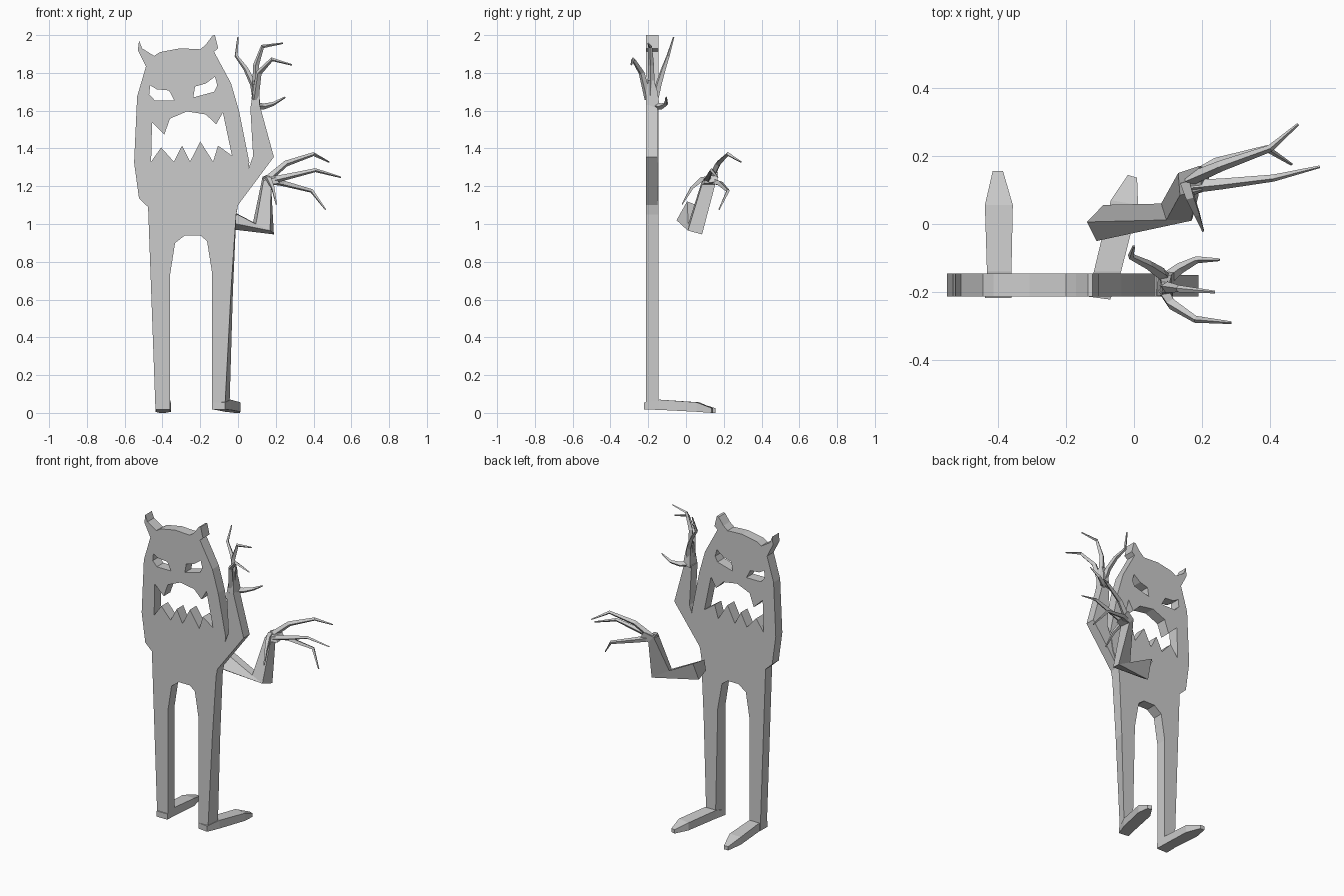
import bpy, bmesh
from mathutils import Vector

grey = bpy.data.materials.new("plain_grey")
grey.diffuse_color = (0.6, 0.6, 0.6, 1)


def finish(name, bm):
    bmesh.ops.recalc_face_normals(bm, faces=bm.faces[:])
    me = bpy.data.meshes.new(name)
    bm.to_mesh(me)
    bm.free()
    me.materials.append(grey)
    ob = bpy.data.objects.new(name, me)
    bpy.context.collection.objects.link(ob)
    return ob


def slab(name, loops, front, back, shift=lambda x, z: 0):
    """Flat cut-out in x-z (first loop outline, the rest holes) with thickness in y."""
    bm = bmesh.new()
    sides = []
    for y in (front, back):
        rings, edges = [], []
        for pts in loops:
            ring = [bm.verts.new((x + (shift(x, z) if y == back else 0), y, z)) for x, z in pts]
            edges += [bm.edges.new((a, b)) for a, b in zip(ring, ring[1:] + ring[:1])]
            rings.append(ring)
        bmesh.ops.triangle_fill(bm, edges=edges, use_beauty=True, normal=(0, -1, 0))
        sides.append(rings)
    for f, b in zip(*sides):
        for i in range(len(f)):
            bm.faces.new((f[i - 1], f[i], b[i], b[i - 1]))
    return finish(name, bm)


def loft(name, sections):
    """Skin matching cross-sections and cap both ends."""
    bm = bmesh.new()
    rings = [[bm.verts.new(p) for p in s] for s in sections]
    for a, b in zip(rings, rings[1:]):
        for i in range(len(a)):
            bm.faces.new((a[i - 1], a[i], b[i], b[i - 1]))
    bm.faces.new(rings[0])
    bm.faces.new(rings[-1])
    return finish(name, bm)


def finger(name, path, radius=0.02):
    """Four-sided tapering finger along a bent path."""
    pts = [Vector(p) for p in path]
    sections = []
    n = len(pts) - 1
    ref = (pts[-1] - pts[0]).cross(Vector((0.3, 1, 0.2))).normalized()
    for i, p in enumerate(pts):
        t = (pts[min(i + 1, n)] - pts[max(i - 1, 0)]).normalized()
        u = (ref - t * ref.dot(t)).normalized()
        v = t.cross(u)
        r = radius * (1 - 0.8 * (i / n) ** 1.3)
        sections.append([p + u * r, p + v * r, p - u * r, p - v * r])
    return loft(name, sections)


# body: horned head, torso and legs in one cut-out
outline = [
    (-0.524, 1.972), (-0.53, 1.92), (-0.487, 1.835), (-0.534, 1.675), (-0.55, 1.325),
    (-0.524, 1.135), (-0.476, 1.09), (-0.46, 0.65), (-0.437, 0.018), (-0.36, 0.018),
    (-0.36, 0.73), (-0.333, 0.90), (-0.28, 0.94), (-0.20, 0.94), (-0.164, 0.91),
    (-0.137, 0.74), (-0.137, 0.018), (-0.07, 0.018), (-0.037, 0.65), (-0.01, 1.05),
    (0.0, 1.1), (0.04, 1.2), (0.06, 1.325), (0.005, 1.6), (-0.037, 1.745),
    (-0.127, 1.912), (-0.105, 1.93), (-0.122, 2.0), (-0.135, 1.997), (-0.17, 1.95),
    (-0.20, 1.925), (-0.307, 1.93), (-0.413, 1.91), (-0.444, 1.89), (-0.508, 1.93)]
left_eye = [(-0.465, 1.734), (-0.43, 1.713), (-0.365, 1.707), (-0.337, 1.654),
            (-0.44, 1.654), (-0.47, 1.686)]
right_eye = [(-0.237, 1.67), (-0.227, 1.728), (-0.17, 1.744), (-0.122, 1.78),
             (-0.11, 1.734), (-0.127, 1.70)]
mouth = [
    (-0.455, 1.537), (-0.39, 1.474), (-0.36, 1.558), (-0.27, 1.596), (-0.17, 1.58),
    (-0.116, 1.527), (-0.08, 1.59), (-0.032, 1.362), (-0.106, 1.415), (-0.132, 1.33),
    (-0.20, 1.437), (-0.254, 1.33), (-0.296, 1.415), (-0.34, 1.33), (-0.407, 1.405),
    (-0.46, 1.33)]
slab("body", [outline, left_eye, right_eye, mouth], -0.213, -0.145,
     lambda x, z: 0.025 * max(0, 1.1 - z) / 1.1 if x > -0.2 else 0)


# feet: wedges running back from the legs to a blunt tip
def foot(name, pairs):
    stations = [(0.018, 0.055), (0.016, 0.07), (0.006, 0.056), (0.0, 0.025)]
    loft(name, [[(*l, lo), (*r, lo), (*r, hi), (*l, hi)]
                for (l, r), (lo, hi) in zip(pairs, stations)])


foot("left_foot", [((-0.438, -0.218), (-0.36, -0.218)), ((-0.432, -0.14), (-0.36, -0.14)),
                   ((-0.438, 0.056), (-0.356, 0.056)), ((-0.415, 0.156), (-0.385, 0.156))])
foot("right_foot", [((-0.137, -0.213), (-0.07, -0.222)), ((-0.118, -0.14), (-0.038, -0.14)),
                    ((-0.068, 0.07), (0.012, 0.056)), ((-0.018, 0.144), (0.009, 0.136))])

# raised arm and its hand
slab("raised_arm", [[(0.0, 1.1), (0.19, 1.355), (0.115, 1.63), (0.065, 1.62),
                     (0.08, 1.36), (0.04, 1.25)]], -0.213, -0.15)
loft("raised_palm", [
    [(0.065, -0.213, 1.61), (0.115, -0.213, 1.62), (0.12, -0.14, 1.62), (0.07, -0.14, 1.61)],
    [(0.08, -0.21, 1.70), (0.115, -0.21, 1.70), (0.11, -0.15, 1.70), (0.075, -0.15, 1.70)],
    [(0.085, -0.20, 1.76), (0.11, -0.20, 1.76), (0.105, -0.17, 1.76), (0.08, -0.17, 1.76)]])
finger("raised_finger_back", [(0.095, -0.165, 1.66), (0.08, -0.145, 1.74),
                              (0.042, -0.12, 1.82), (-0.01, -0.095, 1.89), (0.0, -0.065, 1.99)])
finger("raised_finger_middle", [(0.095, -0.185, 1.68), (0.095, -0.185, 1.84),
                                (0.13, -0.19, 1.94), (0.238, -0.2, 1.957)])
finger("raised_finger_front", [(0.09, -0.2, 1.66), (0.11, -0.235, 1.80),
                               (0.18, -0.28, 1.872), (0.286, -0.29, 1.842)])
finger("raised_thumb", [(0.09, -0.165, 1.625), (0.135, -0.13, 1.622),
                        (0.185, -0.105, 1.635), (0.251, -0.105, 1.672)])

# lowered arm: shoulder, elbow, wrist, palm
loft("lowered_arm", [
    [(-0.11, -0.05, 1.02), (-0.138, 0.006, 1.12), (-0.09, 0.056, 1.10), (-0.10, 0.01, 0.98)],
    [(0.17, 0.01, 0.965), (0.095, 0.012, 1.0), (0.08, 0.06, 1.01), (0.19, 0.085, 0.945)],
    [(0.175, 0.085, 1.21), (0.135, 0.085, 1.23), (0.13, 0.15, 1.25), (0.165, 0.155, 1.21)],
    [(0.22, 0.10, 1.215), (0.20, 0.10, 1.245), (0.19, 0.17, 1.275), (0.22, 0.165, 1.225)]])
finger("lowered_finger_top", [(0.16, 0.13, 1.24), (0.254, 0.17, 1.32),
                              (0.40, 0.222, 1.37), (0.482, 0.293, 1.328)])
finger("lowered_finger_middle", [(0.17, 0.11, 1.23), (0.26, 0.118, 1.25),
                                 (0.41, 0.135, 1.285), (0.545, 0.168, 1.247)])
finger("lowered_finger_bottom", [(0.16, 0.13, 1.23), (0.24, 0.18, 1.215),
                                 (0.39, 0.222, 1.175), (0.463, 0.175, 1.077)])
finger("lowered_thumb", [(0.15, 0.125, 1.24), (0.165, 0.08, 1.235),
                         (0.185, 0.03, 1.19), (0.203, -0.02, 1.105)])
